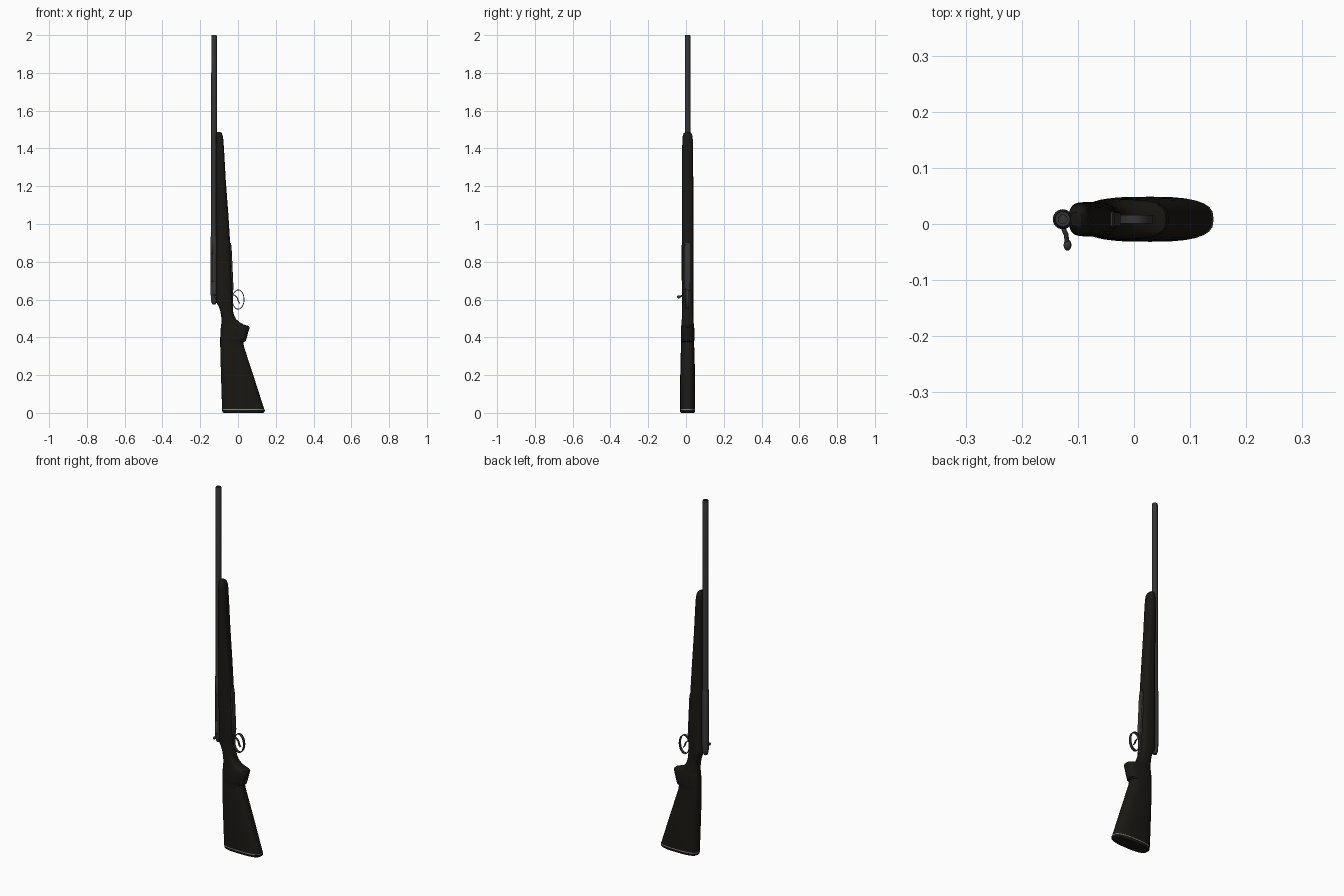
import bpy, bmesh, math
from mathutils import Vector

if "Cube" in bpy.data.objects:
    bpy.data.objects.remove(bpy.data.objects["Cube"])

CY = 0.0085      # centre plane of the body
BX = -0.127      # barrel axis


def material(name, c):
    m = bpy.data.materials.new(name)
    m.diffuse_color = (*c, 1)
    m.use_nodes = True
    m.node_tree.nodes["Principled BSDF"].inputs["Base Color"].default_value = m.diffuse_color
    return m


STOCK = material("stock_black", (0.010, 0.009, 0.007))
METAL = material("dark_metal", (0.035, 0.035, 0.036))
TRIM = material("trim_grey", (0.25, 0.24, 0.22))


def finish(name, bm, mat, angle=35):
    bmesh.ops.recalc_face_normals(bm, faces=bm.faces)
    me = bpy.data.meshes.new(name)
    bm.to_mesh(me)
    bm.free()
    me.materials.append(mat)
    me.shade_smooth()
    me.set_sharp_from_angle(angle=math.radians(angle))
    ob = bpy.data.objects.new(name, me)
    bpy.context.collection.objects.link(ob)
    return ob


def bridge(bm, rings, closed=False):
    n = len(rings[0])
    pairs = list(zip(rings, rings[1:])) + ([(rings[-1], rings[0])] if closed else [])
    for a, b in pairs:
        for i in range(n):
            j = (i + 1) % n
            bm.faces.new((a[i], a[j], b[j], b[i]))
    if not closed:
        bm.faces.new(rings[0])
        bm.faces.new(rings[-1])


def loft(name, rows, mat, e=2.8, n=28):
    """Superellipse sections: (z, x_left, x_right, half_width)."""
    bm = bmesh.new()
    rings = []
    for z, xl, xr, h in rows:
        ring = []
        for i in range(n):
            t = 2 * math.pi * i / n
            c, s = math.cos(t), math.sin(t)
            x = (xl + xr) / 2 + (xr - xl) / 2 * math.copysign(abs(c) ** (2 / e), c)
            y = CY + h * math.copysign(abs(s) ** (2 / e), s)
            ring.append(bm.verts.new((x, y, z)))
        rings.append(ring)
    bridge(bm, rings)
    return finish(name, bm, mat)


def lathe(name, prof, mat, n=24, closed=False):
    """Turned part on the barrel axis: (z, radius)."""
    bm = bmesh.new()
    rings = [[bm.verts.new((BX + r * math.cos(2 * math.pi * i / n),
                            CY + r * math.sin(2 * math.pi * i / n), z))
              for i in range(n)] for z, r in prof]
    bridge(bm, rings, closed)
    return finish(name, bm, mat)


def strip(name, pts, thick, half, mat, closed=False):
    """Flat band following (x, z) points."""
    bm = bmesh.new()
    rings = []
    m = len(pts)
    for i in range(m):
        a = pts[(i - 1) % m] if closed else pts[max(i - 1, 0)]
        b = pts[(i + 1) % m] if closed else pts[min(i + 1, m - 1)]
        d = Vector((b[0] - a[0], b[1] - a[1])).normalized()
        nx, nz = -d.y * thick / 2, d.x * thick / 2
        x, z = pts[i]
        rings.append([bm.verts.new((x + s * nx, CY + w * half, z + s * nz))
                      for s, w in ((1, -1), (1, 1), (-1, 1), (-1, -1))])
    bridge(bm, rings, closed)
    return finish(name, bm, mat)


# Stock: butt, pistol grip, action bed and fore-end in one loft
loft("stock", [
    (0.020, -0.084, 0.139, 0.040), (0.100, -0.087, 0.113, 0.040),
    (0.200, -0.090, 0.081, 0.039), (0.300, -0.093, 0.048, 0.037),
    (0.350, -0.094, 0.032, 0.035), (0.374, -0.094, 0.028, 0.034),
    (0.380, -0.094, 0.041, 0.035), (0.400, -0.094, 0.047, 0.036),
    (0.430, -0.093, 0.055, 0.036), (0.452, -0.091, 0.062, 0.035),
    (0.460, -0.090, 0.057, 0.034), (0.468, -0.089, 0.030, 0.033),
    (0.480, -0.088, 0.008, 0.032), (0.495, -0.088, -0.009, 0.031),
    (0.515, -0.089, -0.020, 0.030), (0.540, -0.094, -0.027, 0.030),
    (0.565, -0.103, -0.029, 0.030), (0.580, -0.112, -0.030, 0.030),
    (0.600, -0.116, -0.030, 0.030), (0.700, -0.116, -0.033, 0.031),
    (0.890, -0.116, -0.041, 0.031), (1.050, -0.116, -0.051, 0.030),
    (1.235, -0.116, -0.065, 0.030), (1.380, -0.116, -0.073, 0.029),
    (1.440, -0.116, -0.077, 0.028), (1.465, -0.116, -0.080, 0.026),
    (1.480, -0.115, -0.085, 0.021), (1.487, -0.113, -0.093, 0.012)], STOCK)

# Butt pad with a thin spacer
loft("pad_spacer", [(0.015, -0.0835, 0.140, 0.0402), (0.020, -0.0835, 0.140, 0.0402)], TRIM)
loft("butt_pad", [(0.0, -0.077, 0.134, 0.035), (0.005, -0.083, 0.141, 0.039),
                  (0.015, -0.084, 0.142, 0.040)], STOCK)

# Barrel with an open bore
lathe("barrel", [(0.90, 0.0165), (1.10, 0.0155), (1.50, 0.0148), (1.996, 0.0145),
                 (2.0, 0.0130), (2.0, 0.0080), (1.90, 0.0075), (1.90, 0.0005)], METAL)

# Receiver tube with the ejection port cut into the right side
receiver = lathe("receiver", [(0.622, 0.0178), (0.932, 0.0178), (0.935, 0.0165),
                              (0.935, 0.0125), (0.622, 0.0125)], METAL, closed=True)
bm = bmesh.new()
bmesh.ops.create_cube(bm, size=1)
for v in bm.verts:
    v.co = Vector((BX - 0.012 + v.co.x * 0.04, CY - 0.024 + v.co.y * 0.04, 0.77 + v.co.z * 0.15))
cutter = finish("port_cutter", bm, METAL)
cutter.hide_render = True
cutter.hide_set(True)
mod = receiver.modifiers.new("port", 'BOOLEAN')
mod.operation = 'DIFFERENCE'
mod.solver = 'EXACT'
mod.object = cutter

# Bolt body and rear shroud
lathe("bolt_body", [(0.60, 0.0115), (0.90, 0.0115)], METAL)
lathe("bolt_shroud", [(0.574, 0.006), (0.576, 0.010), (0.590, 0.0145),
                      (0.605, 0.0168), (0.622, 0.0168)], METAL)

# Bolt handle: swept arm and knob
cu = bpy.data.curves.new("bolt_handle", 'CURVE')
cu.dimensions = '3D'
cu.bevel_depth = 0.0042
cu.bevel_resolution = 3
cu.use_fill_caps = True
sp = cu.splines.new('POLY')
path = [(BX, CY - 0.008, 0.625), (-0.125, -0.010, 0.625), (-0.121, -0.019, 0.622), (-0.119, -0.034, 0.615)]
sp.points.add(len(path) - 1)
for p, co in zip(sp.points, path):
    p.co = (*co, 1)
cu.materials.append(METAL)
bpy.context.collection.objects.link(bpy.data.objects.new("bolt_handle", cu))
bm = bmesh.new()
bmesh.ops.create_uvsphere(bm, u_segments=16, v_segments=10, radius=1)
for v in bm.verts:
    v.co = Vector((-0.1185 + v.co.x * 0.007, -0.0375 + v.co.y * 0.010, 0.614 + v.co.z * 0.008))
finish("bolt_knob", bm, METAL, 60)

# Magazine floor plate along the belly
loft("floor_plate", [(0.545, -0.045, -0.026, 0.010), (0.640, -0.045, -0.026, 0.011),
                     (0.665, -0.045, -0.024, 0.014), (0.880, -0.055, -0.034, 0.014),
                     (0.900, -0.055, -0.038, 0.012)], METAL, e=6)

# Trigger guard and trigger
guard = [(0.001 + 0.031 * math.cos(a), 0.600 + 0.051 * math.sin(a))
         for a in (2 * math.pi * i / 32 for i in range(32))]
strip("trigger_guard", guard, 0.004, 0.0075, METAL, closed=True)
strip("trigger", [(-0.035, 0.628), (-0.016, 0.622), (-0.006, 0.612), (-0.001, 0.600),
                  (0.003, 0.588), (0.010, 0.580)], 0.005, 0.0045, METAL)
